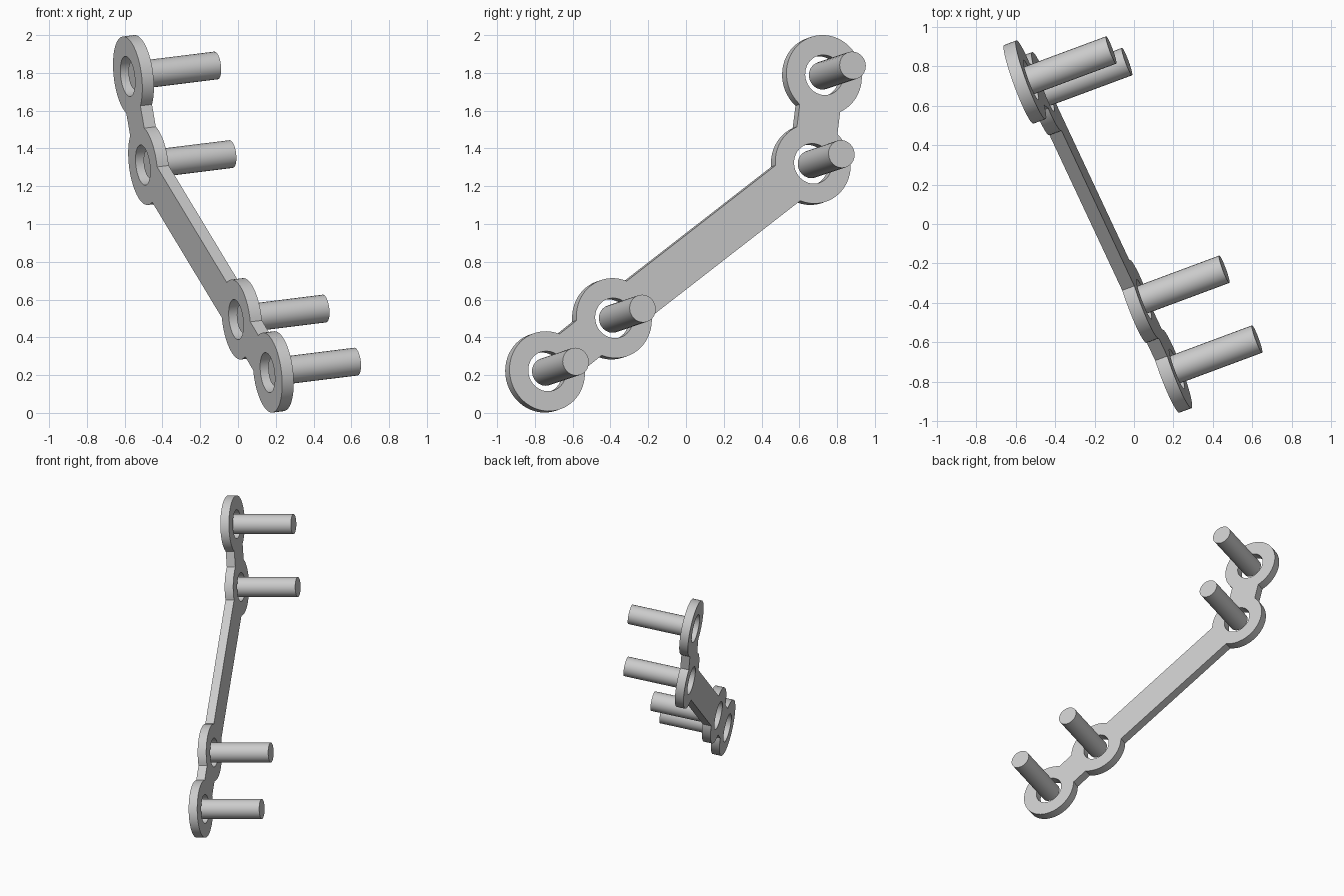
import bpy, bmesh
from math import asin, atan2, cos, sin, tau
from mathutils import Matrix, Vector

cube = bpy.data.objects.get("Cube")
if cube:
    bpy.data.objects.remove(cube, do_unlink=True)

RING_R, HOLE_R, LINK_W, THICK = 0.213, 0.107, 0.23, 0.066
PIN_R, PIN_LEN = 0.074, 0.47
PLANE = -0.059

# Plate frame: local z is the shared pin axis
axis = Vector((0.931, 0.346, 0.116)).normalized()
frame = Matrix.Translation(axis * PLANE) @ axis.to_track_quat('Z', 'Y').to_matrix().to_4x4()
to_local = frame.inverted()


def ring_centre(y, z):
    x = (PLANE - axis.y * y - axis.z * z) / axis.x
    return (to_local @ Vector((x, y, z))).to_2d()


centres = [ring_centre(y, z) for y, z in
           ((0.72, 1.785), (0.661, 1.316), (-0.392, 0.498), (-0.746, 0.217))]


def arc(c, r, start, sweep, n):
    return [(c.x + r * cos(start + sweep * i / n), c.y + r * sin(start + sweep * i / n))
            for i in range(n + 1)]


def heading(a, b):
    return atan2(b.y - a.y, b.x - a.x)


def plate_outline():
    """Walk along the chain of rings and back, joining arcs with straight links."""
    half = asin(LINK_W / 2 / RING_R)
    walk = [0, 1, 2, 3, 2, 1]
    points = []
    for k, i in enumerate(walk):
        c = centres[i]
        start = heading(c, centres[walk[k - 1]]) + half
        end = heading(c, centres[walk[(k + 1) % len(walk)]]) - half
        sweep = (end - start) % tau
        points += arc(c, RING_R, start, sweep, max(4, round(sweep / tau * 56)))
    return points


def smooth(ob):
    bpy.ops.object.select_all(action='DESELECT')
    ob.select_set(True)
    bpy.context.view_layer.objects.active = ob
    bpy.ops.object.shade_smooth_by_angle(angle=0.6)


def add_spline(curve, points):
    spline = curve.splines.new('POLY')
    spline.points.add(len(points) - 1)
    for p, (x, y) in zip(spline.points, points):
        p.co = (x, y, 0, 1)
    spline.use_cyclic_u = True


# Plate with four holes
curve = bpy.data.curves.new("plate", 'CURVE')
curve.dimensions = '2D'
curve.fill_mode = 'BOTH'
curve.extrude = THICK / 2
add_spline(curve, plate_outline())
for c in centres:
    add_spline(curve, arc(c, HOLE_R, 0, tau, 40)[:-1])
plate = bpy.data.objects.new("plate", curve)
bpy.context.collection.objects.link(plate)
plate.matrix_world = frame
bpy.ops.object.select_all(action='DESELECT')
plate.select_set(True)
bpy.context.view_layer.objects.active = plate
bpy.ops.object.convert(target='MESH')
plate = bpy.context.object
bm = bmesh.new()
bm.from_mesh(plate.data)
bmesh.ops.remove_doubles(bm, verts=bm.verts, dist=1e-5)
bmesh.ops.recalc_face_normals(bm, faces=bm.faces)
bm.to_mesh(plate.data)
bm.free()
smooth(plate)

# Pins standing in the holes
names = ("top_pin", "upper_pin", "lower_pin", "bottom_pin")
for name, c in zip(names, centres):
    bpy.ops.mesh.primitive_cylinder_add(vertices=24, radius=PIN_R, depth=PIN_LEN)
    pin = bpy.context.object
    pin.name = name
    pin.matrix_world = frame @ Matrix.Translation((c.x, c.y, PIN_LEN / 2))
    smooth(pin)
